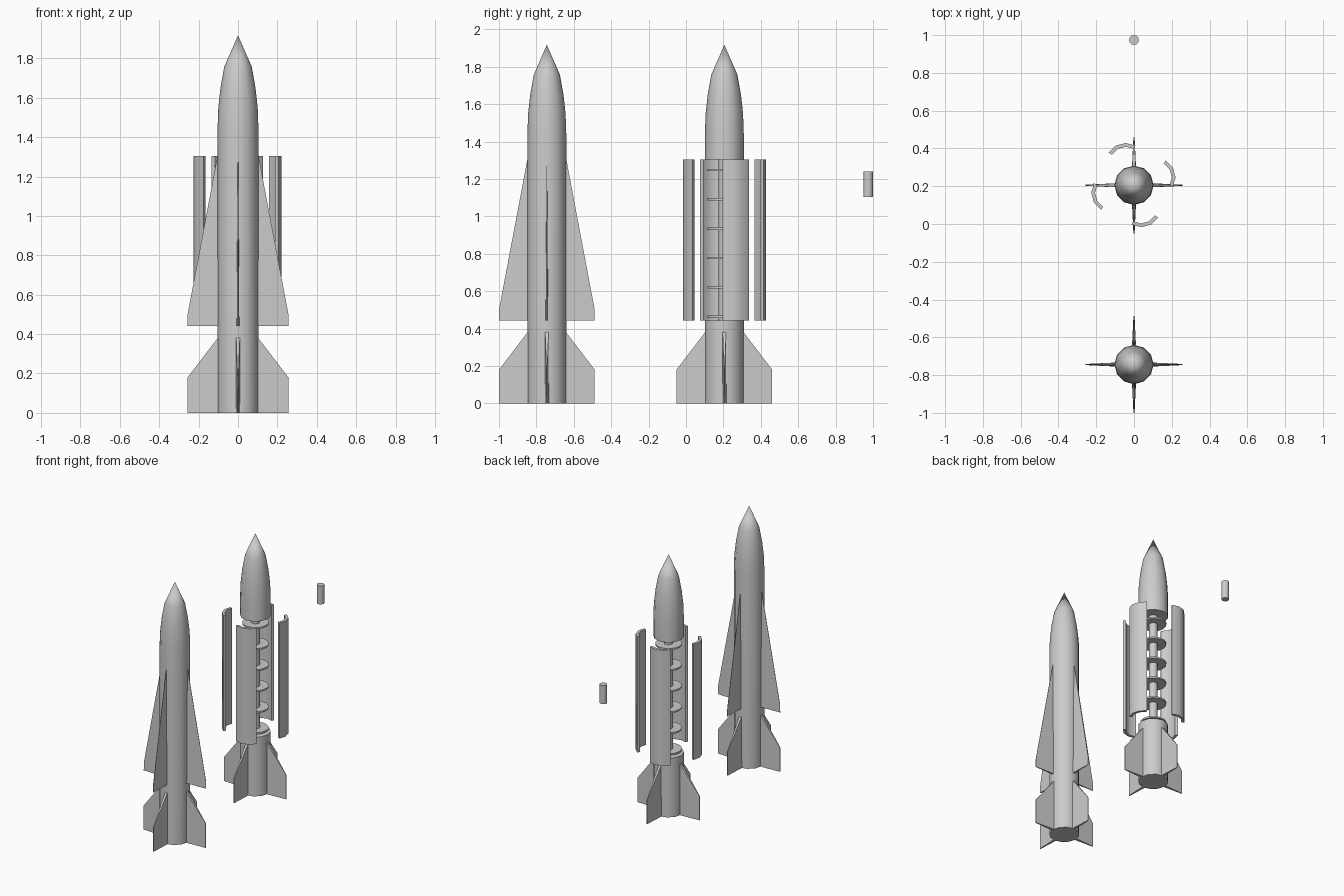
import bpy
from math import cos, sin, pi, radians

if "Cube" in bpy.data.objects:
    bpy.data.objects.remove(bpy.data.objects["Cube"])

R = 0.104          # body radius
SIDES = 12
NOSE = [(R, 1.44), (0.100, 1.55), (0.089, 1.65), (0.070, 1.757), (0, 1.917)]


def make(name, verts, faces, loc):
    mesh = bpy.data.meshes.new(name)
    mesh.from_pydata(verts, [], faces)
    obj = bpy.data.objects.new(name, mesh)
    bpy.context.collection.objects.link(obj)
    obj.location = loc
    bpy.ops.object.select_all(action='DESELECT')
    obj.select_set(True)
    bpy.context.view_layer.objects.active = obj
    bpy.ops.object.mode_set(mode='EDIT')
    bpy.ops.mesh.select_all(action='SELECT')
    bpy.ops.mesh.normals_make_consistent(inside=False)
    bpy.ops.object.mode_set(mode='OBJECT')
    bpy.ops.object.shade_smooth_by_angle(angle=radians(35))
    return obj


def lathe(name, profile, loc, n=SIDES):
    """Closed solid of revolution from (radius, z) points."""
    verts, rings = [], []
    for r, z in profile:
        start = len(verts)
        count = 1 if r == 0 else n
        verts += [(r * cos(2 * pi * i / n), r * sin(2 * pi * i / n), z) for i in range(count)]
        rings.append([start + i % count for i in range(n)])
    faces = [rings[0][::-1]]
    for a, b in zip(rings, rings[1:]):
        for i in range(n):
            j = (i + 1) % n
            faces.append((a[i], a[j], b[0]) if b[0] == b[1] else (a[i], a[j], b[j], b[i]))
    if rings[-1][0] != rings[-1][1]:
        faces.append(rings[-1])
    return make(name, verts, faces, loc)


def fins(name, outline, half, loc):
    """Four tapered blades; outline is (radius, z), half the half thickness per corner."""
    for k in range(4):
        verts = [(r, s * t, z) for s in (-1, 1) for (r, z), t in zip(outline, half)]
        faces = [(0, 1, 2, 3), (7, 6, 5, 4)] + [(i, i + 4, (i + 1) % 4 + 4, (i + 1) % 4) for i in range(4)]
        make(f"{name}_{k + 1}", verts, faces, loc).rotation_euler.z = k * pi / 2


TAIL_FIN = [(0.09, 0), (0.256, 0), (0.256, 0.18), (0.09, 0.397)]
WING = [(0.09, 0.442), (0.256, 0.442), (0.256, 0.50), (0.09, 1.38)]
TAIL_HALF = (0.011, 0.003, 0.002, 0.010)
WING_HALF = (0.007, 0.002, 0.001, 0.001)

# Complete rocket
whole = (0, -0.744, 0)
lathe("rocket_body", [(R, 0)] + NOSE, whole)
fins("tail_fin", TAIL_FIN, TAIL_HALF, whole)
fins("wing", WING, WING_HALF, whole)

# Opened rocket: nose, tail, core rod and plates
opened = (0, 0.205, 0)
lathe("open_nose", [(R, 1.305)] + NOSE, opened)
lathe("open_tail", [(R, 0), (R, 0.442)], opened)
fins("open_tail_fin", TAIL_FIN, TAIL_HALF, opened)
lathe("core_rod", [(0.03, 0.43), (0.03, 1.32)], opened)
for i in range(6):
    z = 0.463 + i * 0.157
    lathe(f"core_plate_{i + 1}", [(0.09, z - 0.006), (0.09, z + 0.006)], opened, 16)

# Quarter casing panels, pushed outwards
for k in range(4):
    arc = [radians(a) for a in (60, 90, 120, 150)]
    loop = [(R, a) for a in arc] + [(R - 0.02, a) for a in reversed(arc)]
    verts = [(r * cos(a) - 0.041, r * sin(a) + 0.119, z) for z in (0.442, 1.305) for r, a in loop]
    faces = [(i, (i + 1) % 8, (i + 1) % 8 + 8, i + 8) for i in range(8)]
    for o in (0, 8):
        faces += [(o + i, o + i + 1, o + 6 - i, o + 7 - i) for i in range(3)]
    make(f"casing_panel_{k + 1}", verts, faces, (-0.003, 0.206, 0)).rotation_euler.z = k * pi / 2

# Loose canister
lathe("canister", [(0.026, 1.103), (0.026, 1.241)], (0, 0.974, 0))
